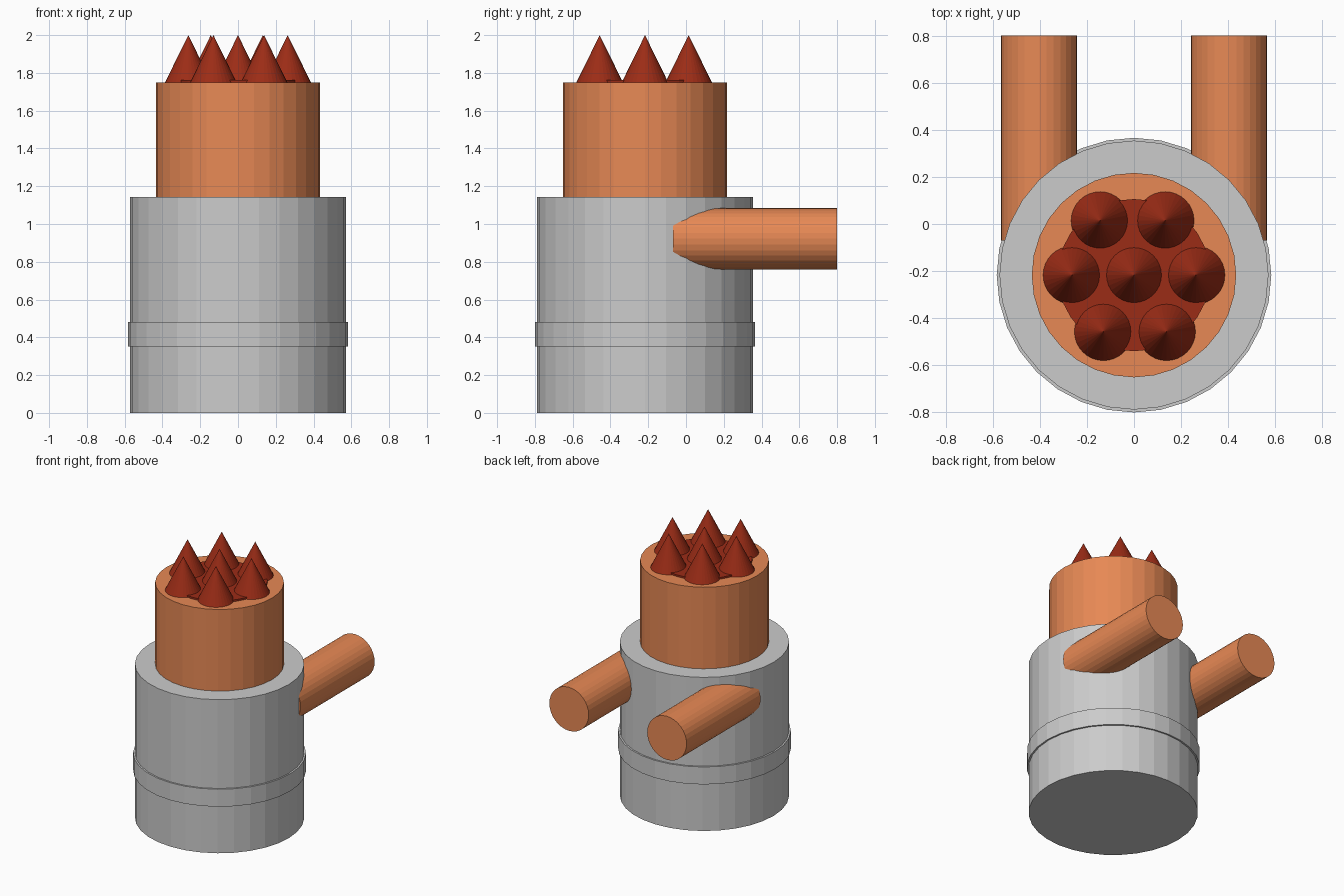
import bpy, math

if "Cube" in bpy.data.objects:
    bpy.data.objects.remove(bpy.data.objects["Cube"])

CY = -0.217  # shared axis of the stacked cylinders


def material(name, color):
    m = bpy.data.materials.new(name)
    m.diffuse_color = color
    m.use_nodes = True
    m.node_tree.nodes["Principled BSDF"].inputs["Base Color"].default_value = m.diffuse_color
    return m


orange = material("orange", (0.80, 0.25, 0.09, 1))
red = material("dark_red", (0.33, 0.025, 0.008, 1))


def finish(name, mat):
    ob = bpy.context.object
    ob.name = name
    if mat:
        ob.data.materials.append(mat)
    return ob


def upright(name, radius, z0, z1, mat=None):
    bpy.ops.mesh.primitive_cylinder_add(vertices=32, radius=radius, depth=z1 - z0,
                                        location=(0, CY, (z0 + z1) / 2))
    return finish(name, mat)


# Stacked body
upright("body", 0.571, 0.0, 1.143)
upright("band", 0.583, 0.352, 0.482)
upright("upper_column", 0.434, 1.143, 1.75, orange)
upright("spike_plate", 0.323, 1.75, 1.763, red)

# Rear pipes
for side, x in (("left", -0.403), ("right", 0.403)):
    y0, y1 = -0.07, 0.80
    bpy.ops.mesh.primitive_cylinder_add(vertices=32, radius=0.162, depth=y1 - y0,
                                        location=(x, (y0 + y1) / 2, 0.922),
                                        rotation=(math.pi / 2, 0, 0))
    finish("pipe_" + side, orange)

# Cluster of spikes
spots = [(0, CY), (-0.263, CY), (0.263, CY),
         (-0.144, 0.014), (0.132, 0.014), (-0.13, -0.457), (0.138, -0.457)]
for i, (x, y) in enumerate(spots):
    bpy.ops.mesh.primitive_cone_add(vertices=32, radius1=0.123, radius2=0, depth=0.25,
                                    location=(x, y, 1.875))
    finish(f"spike_{i + 1}", red)
